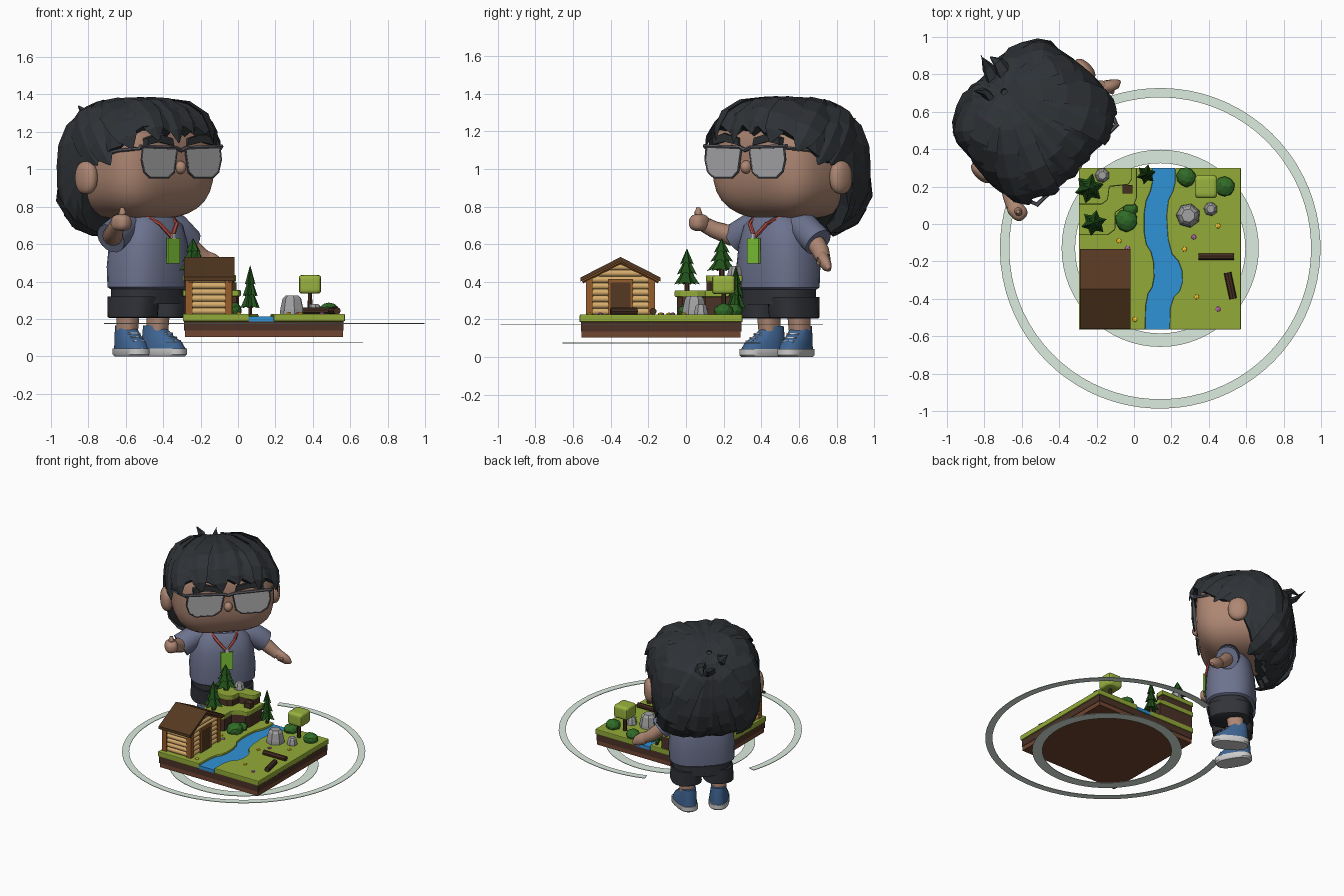
import bpy, bmesh, random
from math import sin, cos, pi, radians, copysign
from mathutils import Vector as V, Matrix as Mx

if "Cube" in bpy.data.objects:
    bpy.data.objects.remove(bpy.data.objects["Cube"])

random.seed(4)
ID = Mx.Identity(4)
CH = Mx.Translation((-.5, .512, 0)) @ Mx.Rotation(pi / 4, 4, 'Z')   # figure faces the diorama
COL = dict(skin=(.42, .24, .17), hair=(.028, .032, .037), shirt=(.15, .17, .27), shorts=(.03, .033, .04),
           shoe=(.05, .13, .29), white=(.75, .75, .75), red=(.5, .08, .06), badge=(.22, .58, .04),
           frame=(.1, .1, .12), lens=(.42, .42, .43), grass=(.29, .4, .04), dirt=(.07, .032, .02),
           clay=(.16, .06, .03), water=(.03, .29, .68), wood=(.68, .42, .15), post=(.3, .11, .025),
           roof=(.09, .04, .015), bark=(.06, .028, .015), pine=(.015, .085, .01), bush=(.03, .15, .02),
           leaf=(.32, .45, .05), stone=(.36, .36, .37), ring=(.72, .84, .74), yellow=(1, .6, .03),
           purple=(.5, .15, .45))

def finish(bm, name, col, M=ID, smooth=True):
    bmesh.ops.recalc_face_normals(bm, faces=bm.faces)
    me = bpy.data.meshes.new(name)
    bm.to_mesh(me); bm.free()
    me.transform(M)
    m = bpy.data.materials.get(col) or bpy.data.materials.new(col)
    m.diffuse_color = (*COL[col], 1)
    m.use_nodes = True
    m.node_tree.nodes["Principled BSDF"].inputs["Base Color"].default_value = m.diffuse_color
    me.materials.append(m)
    ob = bpy.data.objects.new(name, me)
    bpy.context.collection.objects.link(ob)
    if smooth:
        bpy.ops.object.select_all(action='DESELECT')
        ob.select_set(True)
        bpy.context.view_layer.objects.active = ob
        bpy.ops.object.shade_smooth_by_angle(angle=radians(40))
    return ob

def skin_rings(name, rings, col, M=ID, smooth=True):
    bm = bmesh.new()
    vs = [[bm.verts.new(p) for p in r] for r in rings]
    n = len(vs[0])
    for a, b in zip(vs, vs[1:]):
        for j in range(n):
            bm.faces.new((a[j], a[(j + 1) % n], b[(j + 1) % n], b[j]))
    bm.faces.new(vs[0]); bm.faces.new(vs[-1])
    return finish(bm, name, col, M, smooth)

def prism(name, poly, z0, z1, col, M=ID, bevel=0):
    ob = skin_rings(name, [[(x, y, z) for x, y in poly] for z in (z0, z1)], col, M, False)
    if bevel:
        b = ob.modifiers.new('bevel', 'BEVEL')
        b.width, b.segments = bevel, 2
    return ob

def box(name, c, s, col, M=ID):
    x, y = s[0] / 2, s[1] / 2
    return prism(name, [(-x, -y), (x, -y), (x, y), (-x, y)], -s[2] / 2, s[2] / 2, col, M @ Mx.Translation(c))

def soften(pts):
    """One corner-cutting pass over an open path."""
    out = [pts[0]]
    for (a, b), (c, d) in zip(pts, pts[1:]):
        out += [(.75 * a + .25 * c, .75 * b + .25 * d), (.25 * a + .75 * c, .25 * b + .75 * d)]
    return out + [pts[-1]]

def loft(name, secs, col, M=ID, n=28, p=2.6):
    """Stacked superellipse sections: (z, rx, ry, cy)."""
    pw = lambda v: copysign(abs(v) ** (2 / p), v)
    return skin_rings(name, [[(rx * pw(cos(2 * pi * k / n)), cy + ry * pw(sin(2 * pi * k / n)), z)
                              for k in range(n)] for z, rx, ry, cy in secs], col, M)

def tube(name, pts, rad, col, M=ID, n=10, flat=1, centre=None, smooth=True):
    pts = [V(p) for p in pts]
    rings = []
    for i, p in enumerate(pts):
        t = (pts[min(i + 1, len(pts) - 1)] - pts[max(i - 1, 0)]).normalized()
        ref = (p - centre) if centre else V((.31, .83, .47))
        side = t.cross(ref).normalized()
        up = side.cross(t) * flat
        rings.append([p + rad[i] * (side * cos(2 * pi * k / n) + up * sin(2 * pi * k / n)) for k in range(n)])
    return skin_rings(name, rings, col, M, smooth)

def norm(v, a, p):
    """Superquadric length: plan exponent a, vertical exponent p."""
    return ((abs(v[0]) ** a + abs(v[1]) ** a) ** (p / a) + abs(v[2]) ** p) ** (1 / p)

def blob(name, c, r, col, M=ID, p=2, a=0, sub=0, jit=0):
    """Rounded lump; sub > 0 gives a faceted icosphere instead."""
    bm = bmesh.new()
    if sub:
        bmesh.ops.create_icosphere(bm, subdivisions=sub, radius=1)
    else:
        bmesh.ops.create_uvsphere(bm, u_segments=40, v_segments=22, radius=1)
    for v in bm.verts:
        k = (1 + random.uniform(-jit, jit)) / norm(v.co, a or p, p)
        v.co = V([c[i] + v.co[i] * k * r[i] for i in range(3)])
    return finish(bm, name, col, M, not sub)

# display rings, the outer one open behind the figure
def ring(name, r0, r1, z, a0, a1, n=64):
    poly = lambda r, a: (.14 + r * cos(radians(a)), -.13 + r * sin(radians(a)))
    skin_rings(name, [[(*poly(r0, a), z), (*poly(r1, a), z), (*poly(r1, a), z + .004), (*poly(r0, a), z + .004)]
                      for a in (a0 + (a1 - a0) * k / n for k in range(n + 1))], 'ring', ID, False)
ring('inner_ring', .455, .527, .073, 0, 360)
ring('outer_ring', .807, .857, .173, 162, 468)

# ground block and stream
X0, X1, Y0, Y1 = -.295, .572, -.565, .3
box('clay_layer', (.138, -.132, .122), (.845, .845, .035), 'clay')
box('dirt_layer', (.138, -.132, .165), (.852, .852, .055), 'dirt')
L = soften([(.06, Y0), (.065, -.39), (.11, -.32), (.105, -.17), (.055, -.09), (.055, .1), (.1, .2), (.1, Y1)])
R = soften([(.19, Y0), (.195, -.41), (.26, -.34), (.255, -.22), (.185, -.14), (.17, .1), (.22, .2), (.22, Y1)])
prism('grass_left', [(X0, Y0)] + L + [(X0, Y1)], .187, .227, 'grass', bevel=.006)
prism('grass_right', R + [(X1, Y1), (X1, Y0)], .187, .227, 'grass', bevel=.006)
prism('stream', L + R[::-1], .187, .212, 'water')

# raised terraces
low = [(X0, -.06), (-.14, -.06), (-.1, -.03), (-.1, .06), (-.04, .1), (0, .1), (.015, .14), (.015, Y1), (X0, Y1)]
top = [(X0, .105), (-.17, .105), (-.14, .13), (-.13, .2), (-.03, .21), (-.01, .24), (-.01, Y1), (X0, Y1)]
for nm, poly, z in (('lower', low, .355), ('upper', top, .435)):
    inset = [(X0 + .006 + (x - X0) * .95, Y1 - .006 + (y - Y1) * .95) for x, y in poly]
    prism(nm + '_terrace_soil', inset, .22 if nm == 'lower' else .35, z - .03, 'dirt')
    prism(nm + '_terrace_grass', poly, z - .035, z, 'grass', bevel=.006)

# pines
def pine(x, y, z, h, r):
    tube('pine_trunk', [(x, y, z - .01), (x, y, z + h * .3)], [r * .2] * 2, 'bark', n=6)
    for k, (zb, zt, s) in enumerate(((.14, .6, 1), (.38, .82, .78), (.62, 1, .55))):
        star = [(x + r * s * q * cos(a), y + r * s * q * sin(a), z + h * zb + (0 if q == 1 else .012))
                for a, q in [(pi * i / 6 + .3, 1 if i % 2 == 0 else .62) for i in range(12)]]
        tip = [V((x, y, z + h * zt)) + (V(p) - V((x, y, p[2]))) * .04 for p in star]
        skin_rings('pine_tier', [star, tip], 'pine', ID, False)
pine(-.24, .19, .43, .2, .08)
pine(-.215, .005, .355, .22, .07)
pine(.065, .265, .22, .265, .054)

# box tree, bushes, rocks, logs, stump, flowers
tube('box_tree_trunk', [(.385, .2, .22), (.385, .2, .36)], [.014, .012], 'bark', n=6)
blob('box_tree_crown', (.385, .2, .385), (.06, .062, .05), 'leaf', p=7)
for x, y, r in ((-.04, .02, .062), (-.02, .08, .04), (.28, .25, .052), (.485, .2, .055)):
    blob('bush', (x, y, .245), (r, r, r * .75), 'bush', sub=2, jit=.06)
def rock(x, y, z, r, h):
    skin_rings('rock', [[(x + r * q * cos(a), y + r * q * sin(a), z + h * f) for a in [pi * k / 3.5 + .4 for k in range(7)]]
                        for q, f in ((1, 0), (.97, .3), (.78, .85), (.55, 1))], 'stone', ID, False)
rock(.29, .045, .22, .066, .105)
rock(.41, .08, .22, .038, .06)
rock(-.17, .26, .43, .04, .055)
tube('fallen_log', [(.345, -.175, .243), (.535, -.175, .243)], [.019] * 2, 'bark', n=8)
tube('fallen_log', [(.5, -.26, .243), (.53, -.4, .243)], [.02] * 2, 'bark', n=8)
box('stump', (-.035, .185, .375), (.055, .045, .04), 'bark')
for i, (x, y) in enumerate(((.45, -.01), (.27, -.135), (.335, -.39), (.005, -.51), (-.08, -.09), (.32, -.07), (.45, -.455), (-.035, -.13))):
    blob('flower', (x, y, .23), (.015, .015, .008), 'yellow' if i < 5 else 'purple', sub=1)

# log cabin, ridge along x, door on the +x gable
yc = -.348
EZ = Mx(((0, 0, 1, 0), (1, 0, 0, 0), (0, 1, 0, 0), (0, 0, 0, 1)))   # profile (y, z) extruded along x
prism('cabin_core', [(yc - .16, .22), (yc + .16, .22), (yc + .16, .42), (yc, .505), (yc - .16, .42)], -.262, -.055, 'wood', EZ)
for k in range(8):
    z = .242 + .034 * k
    hw = .172 if k < 6 else .172 - .06 * (k - 5)
    for x in (-.262, -.055):
        tube('gable_log', [(x, yc - hw, z), (x, yc + hw, z)], [.0185] * 2, 'wood', n=10)
    if k < 6:
        for y in (yc - .16, yc + .16):
            tube('side_log', [(-.27, y, z), (-.045, y, z)], [.0185] * 2, 'wood', n=10)
for x in (-.262, -.052):
    for s in (-1, 1):
        box('corner_post', (x, yc + s * .165, .325), (.036, .036, .2), 'post')
        tube('gable_beam', [(x + .01, yc, .51), (x + .01, yc + s * .205, .405)], [.015] * 2, 'post', n=6)
for s in (-1, 1):
    prism('roof_slope', [(yc, .508), (yc + s * .213, .402), (yc + s * .213, .423), (yc, .532)], -.29, -.02, 'roof', EZ)
    box('door_post', (-.045, yc + s * .058, .315), (.03, .018, .18), 'post')
box('door', (-.042, yc, .312), (.025, .105, .175), 'roof')
box('door_lintel', (-.045, yc, .405), (.032, .135, .018), 'post')

# figure: head, nose, neck
HC, HR, HA, HP = V((0, .037, .995)), (.384, .358, .375), 4, 2.9
blob('head', (0, .032, 1.04), (.362, .3, .31), 'skin', CH, p=2.9, a=4)
blob('nose', (0, -.27, 1.01), (.03, .035, .035), 'skin', CH)
loft('neck', [(.7, .1, .09, -.02), (.78, .1, .09, -.02)], 'skin', CH)

# clothes
loft('shirt', [(.36, .215, .158, -.03), (.37, .23, .172, -.03), (.48, .232, .178, -.03), (.6, .218, .17, -.03),
               (.7, .19, .15, -.03), (.745, .14, .12, -.025)], 'shirt', CH)
loft('shorts_hips', [(.28, .21, .155, -.03), (.385, .21, .155, -.03)], 'shorts', CH)
for s in (-1, 1):
    LEG = CH @ Mx.Translation((s * .114, 0, 0))
    loft('shorts_leg', [(.205, .1, .13, -.025), (.21, .108, .138, -.025), (.32, .102, .15, -.03)], 'shorts', LEG)
    loft('leg', [(.1, .05, .055, .02), (.23, .055, .06, .01)], 'skin', LEG)
    FT = LEG @ Mx.Translation((0, .012, 0)) @ Mx.Rotation(s * radians(15), 4, 'Z')
    loft('shoe_sole', [(0, .064, .122, -.035), (.01, .072, .133, -.035), (.042, .072, .133, -.035)], 'white', FT)
    loft('shoe', [(.04, .068, .128, -.035), (.075, .066, .115, -.025), (.11, .06, .088, .0), (.14, .055, .07, .015),
                  (.165, .053, .062, .02)], 'shoe', FT, p=2.3)
    for k in range(3):
        tube('shoe_lace', [(-.035, -.118 + .025 * k, .082 + .02 * k), (.035, -.118 + .025 * k, .082 + .02 * k)], [.006] * 2, 'white', FT, n=6)
    tube('lanyard', [(s * .1, -.1, .75), (s * .065, -.18, .71), (0, -.21, .635)], [.011] * 3, 'red', CH, n=6)
    # ears, brows, glasses
    blob('ear', (s * .385, .055, .955), (.042, .07, .088), 'skin', CH, p=2.3)
    FX = CH @ Mx.Rotation(pi / 2, 4, 'X')
    prism('eyebrow', [(s * a, b) for a, b in ((.05, 1.125), (.06, 1.165), (.17, 1.19), (.25, 1.165), (.25, 1.13), (.16, 1.145))], .22, .276, 'hair', FX)
    outline = [(.03, 1.115), (.29, 1.12), (.3, 1.05), (.28, .985), (.235, .955), (.1, .955), (.055, .985)]
    prism('lens', [(s * a, b) for a, b in outline], .272, .28, 'lens', FX)
    loop = [(s * a, -.278, b) for a, b in outline + outline[:1]]
    for a, b in zip(loop, loop[1:]):
        tube('lens_rim', [a, b], [.006] * 2, 'frame', CH, n=6)
    tube('brow_bar', [(0, -.279, 1.1), (s * .04, -.281, 1.115), (s * .31, -.276, 1.122)], [.011] * 3, 'frame', CH, n=6)
    tube('temple', [(s * .3, -.276, 1.112), (s * .352, -.15, 1.1), (s * .372, .04, 1.05)], [.01] * 3, 'frame', CH, n=6)
box('badge', (0, -.216, .565), (.088, .014, .135), 'badge', CH)
box('badge_clip', (0, -.216, .643), (.025, .016, .03), 'white', CH)

# arms: thumb-up right arm, lowered left arm
tube('right_sleeve', [(-.13, -.03, .7), (-.2, -.03, .685), (-.3, -.045, .63)], [.06, .082, .085], 'shirt', CH, n=16)
tube('right_forearm', [(-.26, -.03, .645), (-.31, -.07, .645), (-.37, -.15, .68), (-.4, -.2, .71)], [.05, .055, .045, .04], 'skin', CH, n=14)
blob('right_fist', (-.4, -.225, .715), (.045, .055, .045), 'skin', CH, p=2.6)
tube('right_thumb', [(-.395, -.22, .73), (-.4, -.235, .77), (-.4, -.23, .795)], [.022, .02, .01], 'skin', CH, n=10)
tube('left_sleeve', [(.13, -.03, .7), (.2, -.03, .685), (.3, -.03, .61)], [.06, .082, .08], 'shirt', CH, n=16)
tube('left_forearm', [(.26, -.03, .63), (.34, -.05, .56), (.39, -.08, .52)], [.05, .046, .038], 'skin', CH, n=14)
tube('left_hand', [(.37, -.07, .54), (.41, -.095, .51), (.45, -.115, .485), (.475, -.12, .465)], [.034, .045, .036, .012], 'skin', CH, n=12, flat=.75)
tube('left_thumb', [(.4, -.1, .52), (.41, -.14, .5)], [.018, .012], 'skin', CH, n=8)

# hair: faceted cap with a variable lower edge, then tapered locks from the crown
def to_shell(d, out):
    q = HC + d * (out / norm([d[i] / HR[i] for i in range(3)], HA, HP))
    q.z -= max(q.z - HC.z, 0) * .14 * q.y           # crown lower than the forelock
    return q
def ray(a, p):
    a, p = radians(a), radians(p)
    return V((sin(a) * sin(p) * HR[0], -cos(a) * sin(p) * HR[1], cos(p) * HR[2]))

EDGE = [(0, 58), (45, 64), (62, 74), (78, 84), (92, 82), (102, 115), (120, 142), (180, 152)]
def edge(a):
    for (a0, p0), (a1, p1) in zip(EDGE, EDGE[1:]):
        if a <= a1:
            return p0 + (p1 - p0) * (a - a0) / (a1 - a0)
N = 44
azs = [360 * j / N for j in range(N)]
ends = [edge(min(a, 360 - a)) + random.uniform(-3, 3) for a in azs]
rings = [[to_shell(ray(a, max(e * k / 10, 3)), 1 + .01 * (-1) ** (j // 2)) for j, (a, e) in enumerate(zip(azs, ends))]
         for k in range(11)]
rings.append([to_shell(ray(a, e), .86) for a, e in zip(azs, ends)])
skin_rings('hair_cap', rings, 'hair', CH, False)

def lock(a, p, w):
    c, e = to_shell(ray(180, 36), 1) - HC, to_shell(ray(a, p), 1) - HC
    pts = [to_shell(c.lerp(e, .04 + .96 * k / 7), 1) for k in range(8)]
    tube('hair_lock', pts, [w * f for f in (.25, .7, .9, 1, 1, .95, .7, .08)], 'hair', CH, n=4, flat=.27, centre=HC, smooth=False)
for a, p, w in ((-80, 86, .08), (-66, 86, .075), (-48, 76, .08), (-28, 70, .075), (-8, 70, .065), (10, 64, .065),
                (30, 72, .075), (50, 78, .08), (67, 86, .075), (81, 86, .08)):
    lock(a, p, w)
for a in range(108, 260, 24):
    lock(a, 140 + random.uniform(-6, 8), .08)
for pts in ([(0, .33, 1.2), (.03, .43, 1.22), (.05, .5, 1.27)], [(-.07, .3, 1.26), (-.08, .36, 1.29), (-.11, .39, 1.34)],
            [(.07, .33, 1.24), (.09, .41, 1.25), (.08, .46, 1.22)]):
    tube('hair_tuft', pts, [.05, .035, .004], 'hair', CH, n=5, flat=.6, smooth=False)
